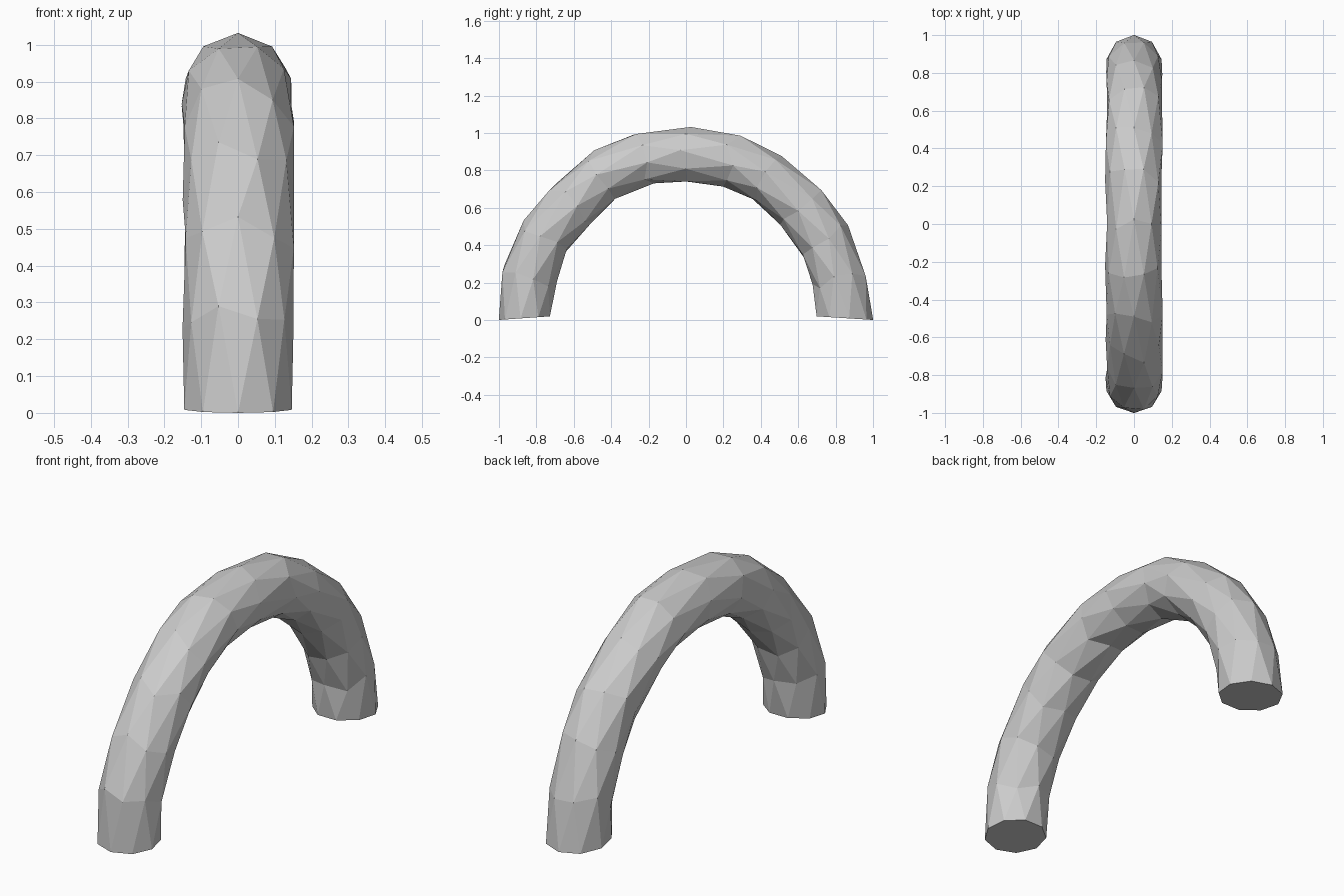
import bpy, bmesh, math, random

if "Cube" in bpy.data.objects:
    bpy.data.objects.remove(bpy.data.objects["Cube"])

random.seed(4)
SIDES = 9

# Outer and inner radius of the arch, from the back foot over to the front foot
OUTER = [1.0, .995, 1.0, 1.008, 1.015, 1.035, 1.03, 1.035, 1.03, 1.012, 1.015, 1.02, 1.0]
INNER = [.69, .705, .707, .717, .733, .743, .735, .75, .745, .725, .735, .723, .72]
LAST = len(OUTER) - 1

bm = bmesh.new()
rings = []
for i, (outer, inner) in enumerate(zip(OUTER, INNER)):
    foot = i in (0, LAST)
    theta = math.pi * i / LAST
    mid, half = (outer + inner) / 2, (outer - inner) / 2
    # Small bumps everywhere except at the cut feet
    bump = 0 if foot else 1
    ring = []
    for k in range(SIDES):
        a = 2 * math.pi * (k + 0.5 * (i % 2)) / SIDES
        s = 1.015 + bump * random.uniform(-.03, .05)
        t = theta + bump * random.uniform(-.035, .035)
        r = mid + half * math.cos(a) * (1 + (s - 1) * .4)
        x = .146 * s * math.sin(a)
        z = r * math.sin(t)
        if foot:
            z = .01 - .01 * math.cos(a)
        ring.append(bm.verts.new((x, r * math.cos(t), z)))
    rings.append(ring)

# Staggered triangles between neighbouring rings
for i in range(LAST):
    a, b = rings[i], rings[i + 1]
    for k in range(SIDES):
        n = (k + 1) % SIDES
        if i % 2 == 0:
            bm.faces.new((a[k], a[n], b[k]))
            bm.faces.new((a[n], b[n], b[k]))
        else:
            bm.faces.new((a[k], a[n], b[n]))
            bm.faces.new((a[k], b[n], b[k]))

# Flat caps under both feet
bm.faces.new(rings[0])
bm.faces.new(rings[-1])
bmesh.ops.recalc_face_normals(bm, faces=bm.faces)

mesh = bpy.data.meshes.new("arched_tube")
bm.to_mesh(mesh)
bm.free()
bpy.context.collection.objects.link(bpy.data.objects.new("arched_tube", mesh))
